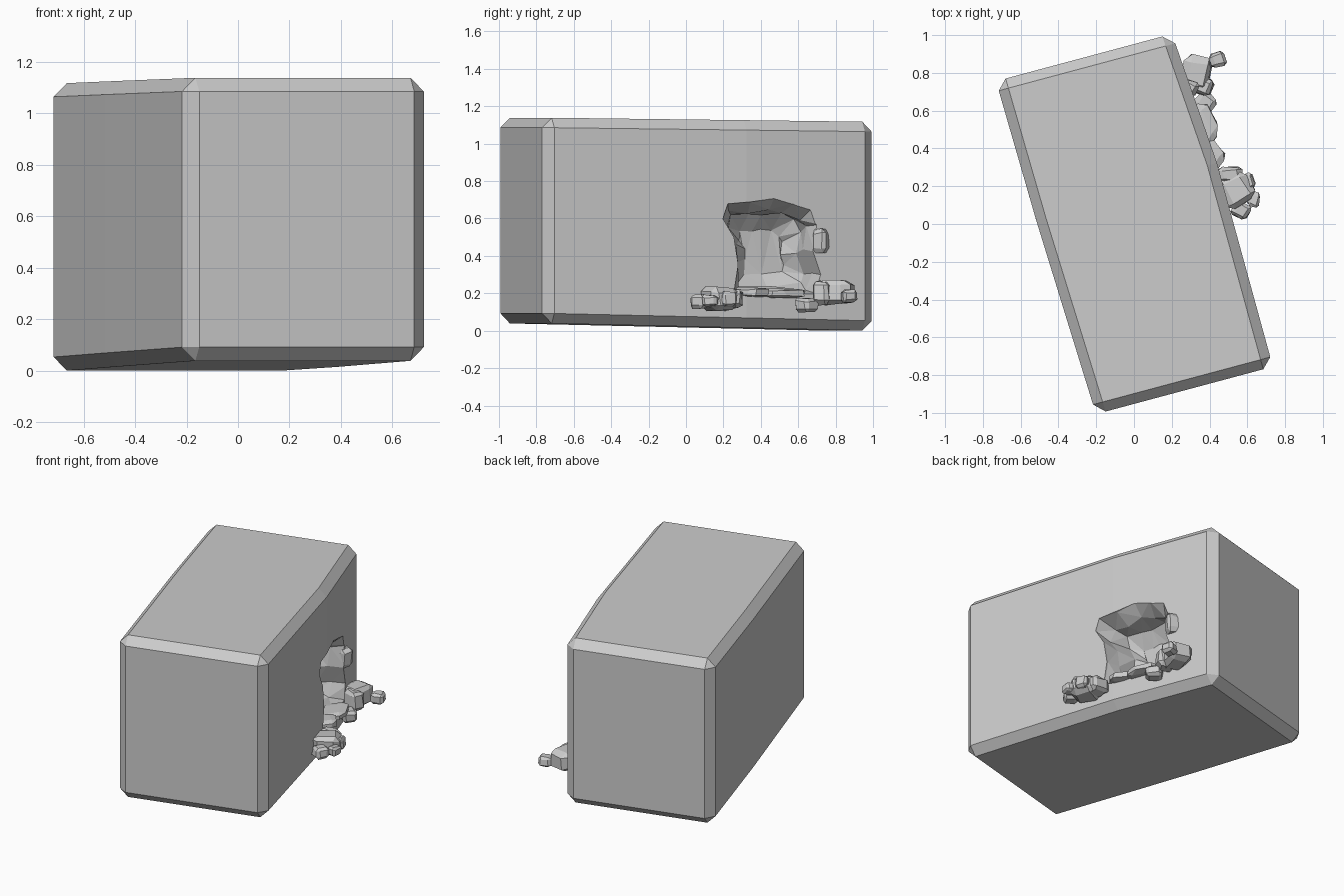
import bpy, bmesh, math, random
from mathutils import Matrix, Vector

if "Cube" in bpy.data.objects:
    bpy.data.objects.remove(bpy.data.objects["Cube"])

random.seed(4)
TURN = Matrix.Rotation(math.radians(15), 4, 'Z')   # whole block is turned in plan


def make_object(name, bm, turned=True):
    bmesh.ops.recalc_face_normals(bm, faces=bm.faces)
    if turned:
        bm.transform(TURN)
    mesh = bpy.data.meshes.new(name)
    bm.to_mesh(mesh)
    bm.free()
    obj = bpy.data.objects.new(name, mesh)
    bpy.context.collection.objects.link(obj)
    return obj


def loft(bm, rings):
    loops = [[bm.verts.new(p) for p in ring] for ring in rings]
    n = len(loops[0])
    for a, b in zip(loops, loops[1:]):
        for i in range(n):
            j = (i + 1) % n
            bm.faces.new((a[i], a[j], b[j], b[i]))
    bm.faces.new(loops[0])
    bm.faces.new(loops[-1])


# Chamfered stone block, slightly skewed and bulging along its long sides
plan = [(0.515, -0.92), (0.508, 0.2), (0.455, 0.92),
        (-0.51, 0.92), (-0.495, 0.15), (-0.455, -0.92)]
bm = bmesh.new()
loft(bm, [[(x, y, 0.02 - 0.022 * y) for x, y in plan],
          [(x, y, 1.128 - 0.012 * y) for x, y in plan]])
bmesh.ops.recalc_face_normals(bm, faces=bm.faces)
sharp = [e for e in bm.edges if e.calc_face_angle() > math.radians(30)]
bmesh.ops.bevel(bm, geom=sharp, offset=0.053, segments=1, affect='EDGES', profile=0.5)
block = make_object("stone_block", bm)

# Ragged cave mouth: arch outline (y, z), tapering inward
arch = [(0.13, 0.20), (0.15, 0.36), (0.13, 0.50), (0.07, 0.60), (0.10, 0.68), (0.22, 0.69),
        (0.35, 0.71), (0.46, 0.69), (0.57, 0.65), (0.61, 0.57), (0.58, 0.43),
        (0.62, 0.29), (0.60, 0.20), (0.36, 0.19)]
rings = []
for x, s, rough in ((0.60, 1.06, 0), (0.50, 1.0, 0.008), (0.40, 0.83, 0.018),
                    (0.29, 0.74, 0.018), (0.22, 0.45, 0.01)):
    rings.append([(x + random.uniform(-rough, rough),
                   0.36 + (y - 0.36) * s + random.uniform(-rough, rough),
                   0.40 + (z - 0.40) * s + random.uniform(-rough, rough))
                  for y, z in arch])
bm = bmesh.new()
loft(bm, rings)
bmesh.ops.triangulate(bm, faces=bm.faces)
cutter = make_object("cave_cutter", bm)
cutter.hide_render = True
mod = block.modifiers.new("cave", 'BOOLEAN')
mod.operation = 'DIFFERENCE'
mod.solver = 'EXACT'
mod.object = cutter
bpy.context.view_layer.objects.active = block
bpy.ops.object.modifier_apply(modifier=mod.name)
bpy.data.objects.remove(cutter)


# Faceted rubble at both sides of the mouth, and stones on its rim
def rock(name, centre, size):
    bm = bmesh.new()
    bmesh.ops.create_cube(bm, size=1.0)
    bmesh.ops.bevel(bm, geom=bm.edges[:], offset=0.2, segments=1, affect='EDGES', profile=0.5)
    for v in bm.verts:
        v.co += Vector([random.uniform(-0.06, 0.06) for _ in range(3)])
    bm.transform(Matrix.Rotation(random.uniform(0, 1.5), 4, 'Z'))
    bm.transform(Matrix.LocRotScale(Vector(centre), None, Vector(size)))
    bmesh.ops.dissolve_limit(bm, angle_limit=0.15, verts=bm.verts, edges=bm.edges)
    make_object(name, bm, turned=False)


rocks = [
    ((0.54, 0.18, 0.17), (0.17, 0.17, 0.12)),
    ((0.51, 0.26, 0.17), (0.13, 0.08, 0.10)),
    ((0.57, 0.07, 0.155), (0.09, 0.08, 0.07)),
    ((0.635, 0.13, 0.16), (0.06, 0.08, 0.06)),
    ((0.60, 0.22, 0.17), (0.07, 0.09, 0.08)),
    ((0.33, 0.80, 0.205), (0.15, 0.17, 0.13)),
    ((0.445, 0.87, 0.185), (0.08, 0.08, 0.065)),
    ((0.38, 0.645, 0.135), (0.10, 0.10, 0.075)),
    ((0.36, 0.73, 0.20), (0.11, 0.09, 0.13)),
]
for i, (centre, size) in enumerate(rocks, 1):
    rock(f"rubble_{i}", centre, size)

rim = [((0.29, 0.72, 0.48), (0.09, 0.08, 0.13)),
       ((0.36, 0.50, 0.20), (0.14, 0.24, 0.05)),
       ((0.40, 0.35, 0.205), (0.13, 0.16, 0.05))]
for i, (centre, size) in enumerate(rim, 1):
    rock(f"rim_stone_{i}", centre, size)
